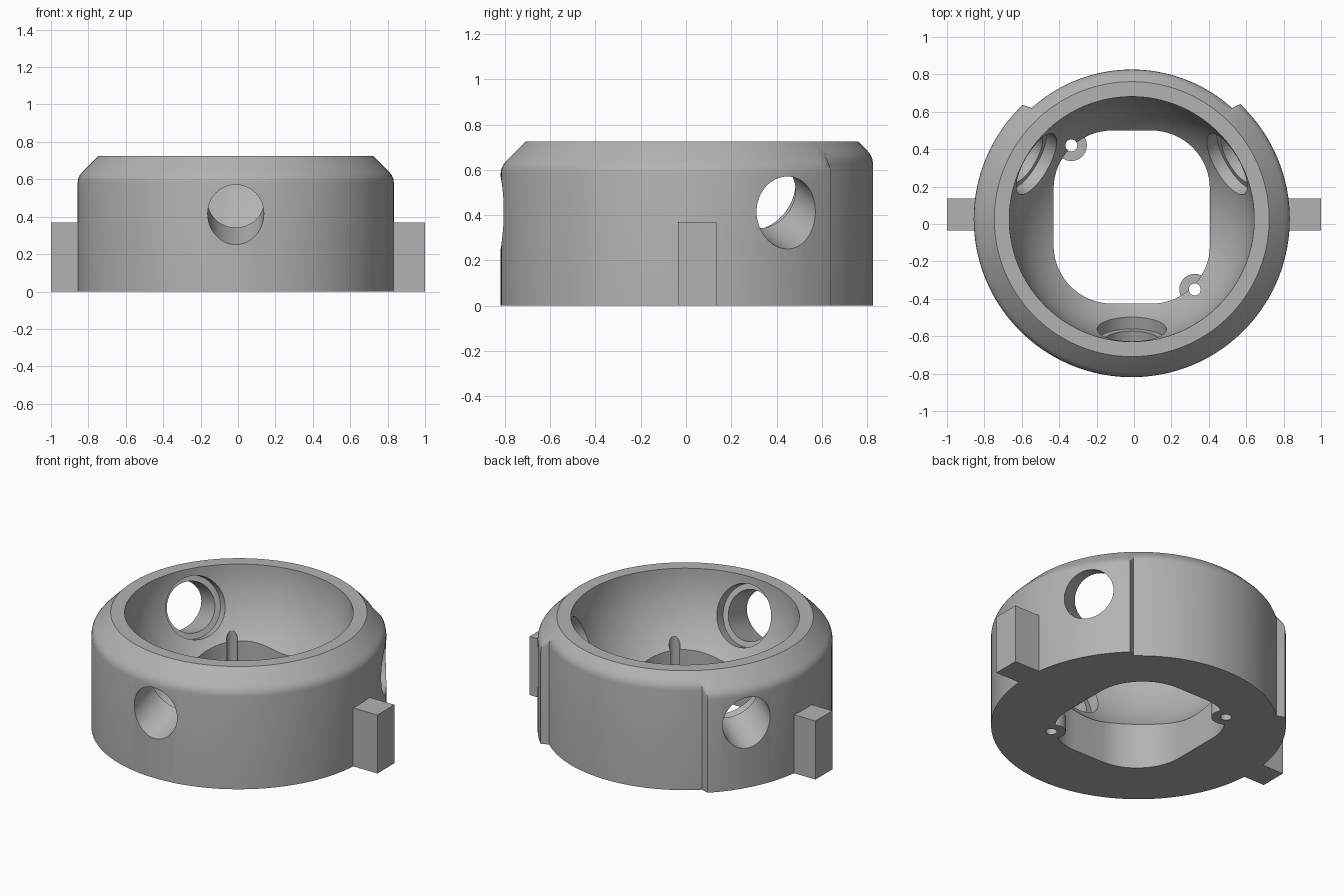
import bpy, bmesh, math
from math import radians, cos, sin, pi
from mathutils import Matrix, Vector

if "Cube" in bpy.data.objects:
    bpy.data.objects.remove(bpy.data.objects["Cube"])

CX, CY = -0.012, 0.026          # axis of the ring
RIM_Z, BOWL_R = 0.725, 0.655

grey = bpy.data.materials.new("plain grey")
grey.use_nodes = True
colour = (0.45, 0.45, 0.45, 1)
grey.diffuse_color = colour
grey.node_tree.nodes["Principled BSDF"].inputs["Base Color"].default_value = colour


def finish(name, bm):
    bmesh.ops.recalc_face_normals(bm, faces=bm.faces)
    mesh = bpy.data.meshes.new(name)
    bm.to_mesh(mesh)
    bm.free()
    mesh.materials.append(grey)
    ob = bpy.data.objects.new(name, mesh)
    bpy.context.collection.objects.link(ob)
    return ob


def skin(name, loops):
    """Closed solid through a stack of matching loops."""
    bm = bmesh.new()
    rings = [[bm.verts.new(p) for p in loop] for loop in loops]
    n = len(rings[0])
    for a, b in zip(rings, rings[1:]):
        for i in range(n):
            j = (i + 1) % n
            bm.faces.new((a[i], a[j], b[j], b[i]))
    bm.faces.new(rings[0][::-1])
    bm.faces.new(rings[-1])
    return finish(name, bm)


def circle(r, z, n=128):
    return [(CX + r * cos(2 * pi * i / n), CY + r * sin(2 * pi * i / n), z) for i in range(n)]


def rod(name, start, end, r, n=64):
    start, end = Vector(start), Vector(end)
    axis = end - start
    bm = bmesh.new()
    turn = axis.to_track_quat('Z', 'Y').to_matrix().to_4x4()
    bmesh.ops.create_cone(bm, cap_ends=True, segments=n, radius1=r, radius2=r, depth=axis.length,
                          matrix=Matrix.Translation((start + end) / 2) @ turn)
    return finish(name, bm)


def combine(ob, other, operation):
    mod = ob.modifiers.new("combine", 'BOOLEAN')
    mod.operation, mod.solver, mod.object = operation, 'EXACT', other
    bpy.ops.object.select_all(action='DESELECT')
    bpy.context.view_layer.objects.active = ob
    ob.select_set(True)
    bpy.ops.object.modifier_apply(modifier=mod.name)
    bpy.data.objects.remove(other)


# Ring wall: rounded chamfer on top, slightly recessed sector at the back
columns = [(radians(48 + 84 * i / 32), 0.045) for i in range(33)]
columns += [(radians(133.7 + 273 * i / 100), 0) for i in range(101)]
profile = [(0.845, 0.585), (0.842, 0.604), (0.834, 0.622), (0.82, 0.64)]


def wall_loop(r, z, rise):
    return [(CX + (r - s) * cos(a), CY + (r - s) * sin(a), z + s * rise) for a, s in columns]


loops = [wall_loop(0.845, 0, 0)] + [wall_loop(r, z, 1) for r, z in profile]
loops.append([(CX + 0.735 * cos(a), CY + 0.735 * sin(a), RIM_Z) for a, s in columns])
ring = skin("ring_body", loops)

# Spherical bowl
steps = 28
bowl = [circle(BOWL_R * cos(t), RIM_Z + 0.001 - BOWL_R * sin(t))
        for t in (radians(88 - 88 * i / steps) for i in range(steps + 1))]
bowl.append(circle(BOWL_R, 1))
combine(ring, skin("bowl_cutter", bowl), 'DIFFERENCE')

# Rounded opening through the floor
outline = []
for k, (sx, sy) in enumerate([(1, 1), (-1, 1), (-1, -1), (1, -1)]):
    for i in range(17):
        a = radians(90 * k + 90 * i / 16)
        outline.append((CX + 0.105 * sx + 0.313 * cos(a), 0.037 + 0.15 * sy + 0.313 * sin(a)))
combine(ring, skin("opening_cutter", [[(x, y, z) for x, y in outline] for z in (-0.2, 0.6)]), 'DIFFERENCE')

# Screw tabs with drilled holes
for x, y in [(-0.335, 0.42), (0.325, -0.35)]:
    combine(ring, rod("screw_tab", (x, y, 0), (x, y, 0.1), 0.083), 'UNION')
    combine(ring, rod("drill", (x, y, -0.2), (x, y, 0.6), 0.032, 32), 'DIFFERENCE')

# Three tilted, counterbored side holes aimed at the bowl centre
tilt = radians(20.4)
centre = Vector((CX, CY, RIM_Z))
for angle in (30, 150, 270):
    a = radians(angle)
    d = Vector((cos(a) * cos(tilt), sin(a) * cos(tilt), -sin(tilt)))
    for r, reach in [(0.15, 1.2), (0.185, 0.695)]:
        combine(ring, rod("hole_cutter", centre + d * 0.5, centre + d * reach, r), 'DIFFERENCE')

bpy.ops.object.select_all(action='DESELECT')
bpy.context.view_layer.objects.active = ring
ring.select_set(True)
bpy.ops.object.shade_smooth_by_angle(angle=radians(30))

# Side lugs
for side, name in [(1, "left_lug"), (-1, "right_lug")]:
    bm = bmesh.new()
    bmesh.ops.create_cube(bm, size=1, matrix=Matrix.Translation((0.89 * side, 0.05, 0.185))
                          @ Matrix.Diagonal((0.22, 0.17, 0.37, 1)))
    finish(name, bm)
